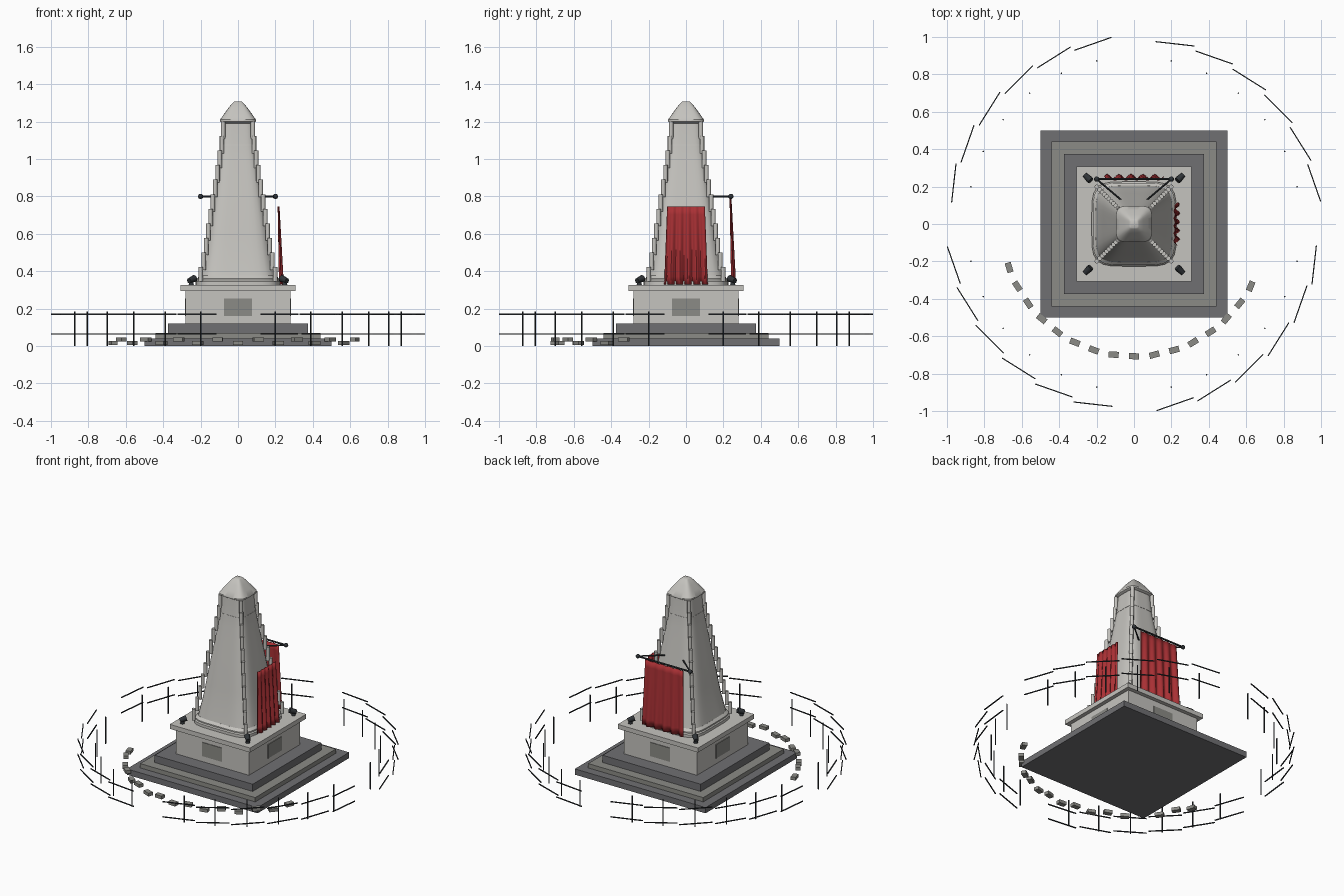
import bpy, bmesh, math
from mathutils import Vector, Matrix

if "Cube" in bpy.data.objects:
    bpy.data.objects.remove(bpy.data.objects["Cube"])


def material(name, rgb):
    m = bpy.data.materials.new(name)
    m.diffuse_color = (*rgb, 1)
    m.use_nodes = True
    m.node_tree.nodes["Principled BSDF"].inputs["Base Color"].default_value = m.diffuse_color
    return m


PALE = material("pale_stone", (0.56, 0.55, 0.52))
MID = material("mid_stone", (0.26, 0.26, 0.24))
SLATE = material("slate", (0.16, 0.16, 0.17))
DARK = material("dark_metal", (0.03, 0.035, 0.04))
RED = material("red_cloth", (0.4, 0.03, 0.035))


def finish(name, bm, mat, smooth=False):
    bmesh.ops.recalc_face_normals(bm, faces=bm.faces)
    me = bpy.data.meshes.new(name)
    bm.to_mesh(me)
    bm.free()
    me.materials.append(mat)
    ob = bpy.data.objects.new(name, me)
    bpy.context.collection.objects.link(ob)
    if smooth:
        bpy.ops.object.select_all(action='DESELECT')
        ob.select_set(True)
        bpy.context.view_layer.objects.active = ob
        bpy.ops.object.shade_smooth_by_angle(angle=math.radians(35))
    return ob


def add_box(bm, center, size, angle=0):
    m = (Matrix.Translation(center) @ Matrix.Rotation(angle, 4, 'Z')
         @ Matrix.Diagonal((*size, 1)))
    bmesh.ops.create_cube(bm, size=1, matrix=m)


def add_rod(bm, a, b, r, r2=None, sides=8):
    a, b = Vector(a), Vector(b)
    d = b - a
    m = Matrix.Translation((a + b) / 2) @ d.to_track_quat('Z', 'Y').to_matrix().to_4x4()
    bmesh.ops.create_cone(bm, cap_ends=True, segments=sides, radius1=r,
                          radius2=r if r2 is None else r2, depth=d.length, matrix=m)


def square_loft(name, profile, mat, power=5, n=48):
    """Rounded-square rings stacked along z."""
    bm = bmesh.new()
    rings = []
    for h, z in profile:
        ring = []
        for i in range(n):
            t = 2 * math.pi * i / n
            c, s = math.cos(t), math.sin(t)
            k = h / (abs(c) ** power + abs(s) ** power) ** (1 / power)
            ring.append(bm.verts.new((k * c, k * s, z)))
        rings.append(ring)
    for lo, hi in zip(rings, rings[1:]):
        for i in range(n):
            j = (i + 1) % n
            bm.faces.new((lo[i], lo[j], hi[j], hi[i]))
    bm.faces.new(rings[0])
    bm.faces.new(rings[-1])
    return finish(name, bm, mat, True)


# Stepped base and pedestal
for name, h, z0, z1, mat in (
        ("bottom_step", 0.50, 0, 0.04, SLATE), ("middle_step", 0.44, 0.04, 0.07, MID),
        ("top_step", 0.375, 0.07, 0.12, SLATE), ("pedestal", 0.28, 0.12, 0.295, PALE),
        ("pedestal_cornice", 0.307, 0.295, 0.326, PALE)):
    bm = bmesh.new()
    add_box(bm, (0, 0, (z0 + z1) / 2), (2 * h, 2 * h, z1 - z0))
    finish(name, bm, mat)

# Plain panel on each pedestal face
bm = bmesh.new()
for k in range(4):
    a = k * math.pi / 2
    add_box(bm, (0.281 * math.cos(a), 0.281 * math.sin(a), 0.207), (0.006, 0.15, 0.095), a)
finish("pedestal_panels", bm, MID)

# Tapering shaft and cap
SHAFT = [(0.205, 0.375), (0.18, 0.5), (0.165, 0.6), (0.15, 0.7), (0.134, 0.8),
         (0.118, 0.9), (0.102, 1.0), (0.09, 1.08), (0.081, 1.2)]
square_loft("shaft_moulding", [(0.226, 0.326), (0.226, 0.345), (0.22, 0.352),
                               (0.22, 0.36), (0.205, 0.376)], PALE)
square_loft("shaft", SHAFT, PALE)
square_loft("shaft_collar", [(0.088, 1.072), (0.093, 1.072), (0.092, 1.078), (0.086, 1.078)], PALE)
square_loft("cap", [(0.08, 1.19), (0.096, 1.2), (0.096, 1.21), (0.075, 1.24),
                    (0.05, 1.275), (0.026, 1.303), (0.02, 1.307)], PALE)


def shaft_half(z):
    for (h0, z0), (h1, z1) in zip(SHAFT, SHAFT[1:]):
        if z <= z1:
            return h0 + (h1 - h0) * (z - z0) / (z1 - z0)
    return SHAFT[-1][0]


# Stepped slender columns climbing the four corners
bm = bmesh.new()
COUNT = 11
pitch = (1.2 - 0.345) / COUNT
for i in range(COUNT):
    z0 = 0.345 + i * pitch
    c = shaft_half(z0 + pitch / 2) - 0.004
    for sx in (-1, 1):
        for sy in (-1, 1):
            add_rod(bm, (sx * c, sy * c, z0 - 0.015 * (i > 0)),
                    (sx * c, sy * c, z0 + pitch), 0.012, sides=12)
finish("corner_columns", bm, PALE, True)

# Small floodlights on the cornice corners
bm = bmesh.new()
for sx in (-1, 1):
    for sy in (-1, 1):
        add_rod(bm, (sx * 0.25, sy * 0.25, 0.325), (sx * 0.25, sy * 0.25, 0.352), 0.014, 0.01, 12)
        add_rod(bm, (sx * 0.262, sy * 0.262, 0.348), (sx * 0.232, sy * 0.232, 0.362), 0.014, 0.019, 12)
finish("floodlights", bm, DARK, True)


def banner(name, w_top, w_bot, z_top, z_bot, d_top, d_bot, turn):
    """Pleated cloth facing +x, turned about z."""
    bm = bmesh.new()
    nu, nv = 48, 10
    grid = []
    for j in range(nv + 1):
        v = j / nv
        row = []
        for i in range(nu + 1):
            u = 2 * i / nu - 1
            amp = 0.003 + 0.008 * v
            x = d_top + (d_bot - d_top) * v + amp * math.sin(u * math.pi * 5)
            p = Vector((x, u * (w_top + (w_bot - w_top) * v), z_top + (z_bot - z_top) * v))
            row.append(bm.verts.new(Matrix.Rotation(turn, 3, 'Z') @ p))
        grid.append(row)
    for j in range(nv):
        for i in range(nu):
            bm.faces.new((grid[j][i], grid[j][i + 1], grid[j + 1][i + 1], grid[j + 1][i]))
    ob = finish(name, bm, RED, True)
    mod = ob.modifiers.new("thickness", 'SOLIDIFY')
    mod.thickness = 0.004
    mod.offset = 0


# Cloth banners on the right and back
banner("right_banner", 0.1, 0.115, 0.745, 0.33, 0.217, 0.232, 0)
banner("back_banner", 0.145, 0.16, 0.79, 0.345, 0.238, 0.254, math.pi / 2)

# Rod holding the back banner
bm = bmesh.new()
add_rod(bm, (-0.2, 0.24, 0.8), (0.2, 0.24, 0.8), 0.006)
for s in (-1, 1):
    add_rod(bm, (s * 0.2, 0.24, 0.8), (s * 0.07, 0.13, 0.8), 0.005)
    bmesh.ops.create_uvsphere(bm, u_segments=12, v_segments=8, radius=0.014,
                              matrix=Matrix.Translation((s * 0.2, 0.24, 0.8)))
finish("banner_rod", bm, DARK, True)

# Ring fence: four runs of posts and straight rails with openings between
posts, rails = bmesh.new(), bmesh.new()
step = 2 * math.pi / 28
for k in range(28):
    if k % 7 == 0:
        continue
    a = k * step
    c, s = math.cos(a), math.sin(a)
    add_rod(posts, (0.895 * c, 0.895 * s, 0), (0.895 * c, 0.895 * s, 0.185), 0.004)
    for z in (0.065, 0.17):
        add_box(rails, (0.988 * c, 0.988 * s, z), (0.006, 0.21, 0.006), a + step / 2)
finish("fence_posts", posts, DARK)
finish("fence_rails", rails, DARK)

# Arc of kerb stones around the front, alternating in height
bm = bmesh.new()
for i in range(-8, 8):
    a = math.radians(-90 + 8.85 * i)
    z = 0.034 if i % 2 else 0.017
    add_box(bm, (0.707 * math.cos(a), 0.707 * math.sin(a), z), (0.033, 0.054, 0.022),
            a + (0.1 if i % 2 else -0.05))
finish("kerb_stones", bm, MID)
